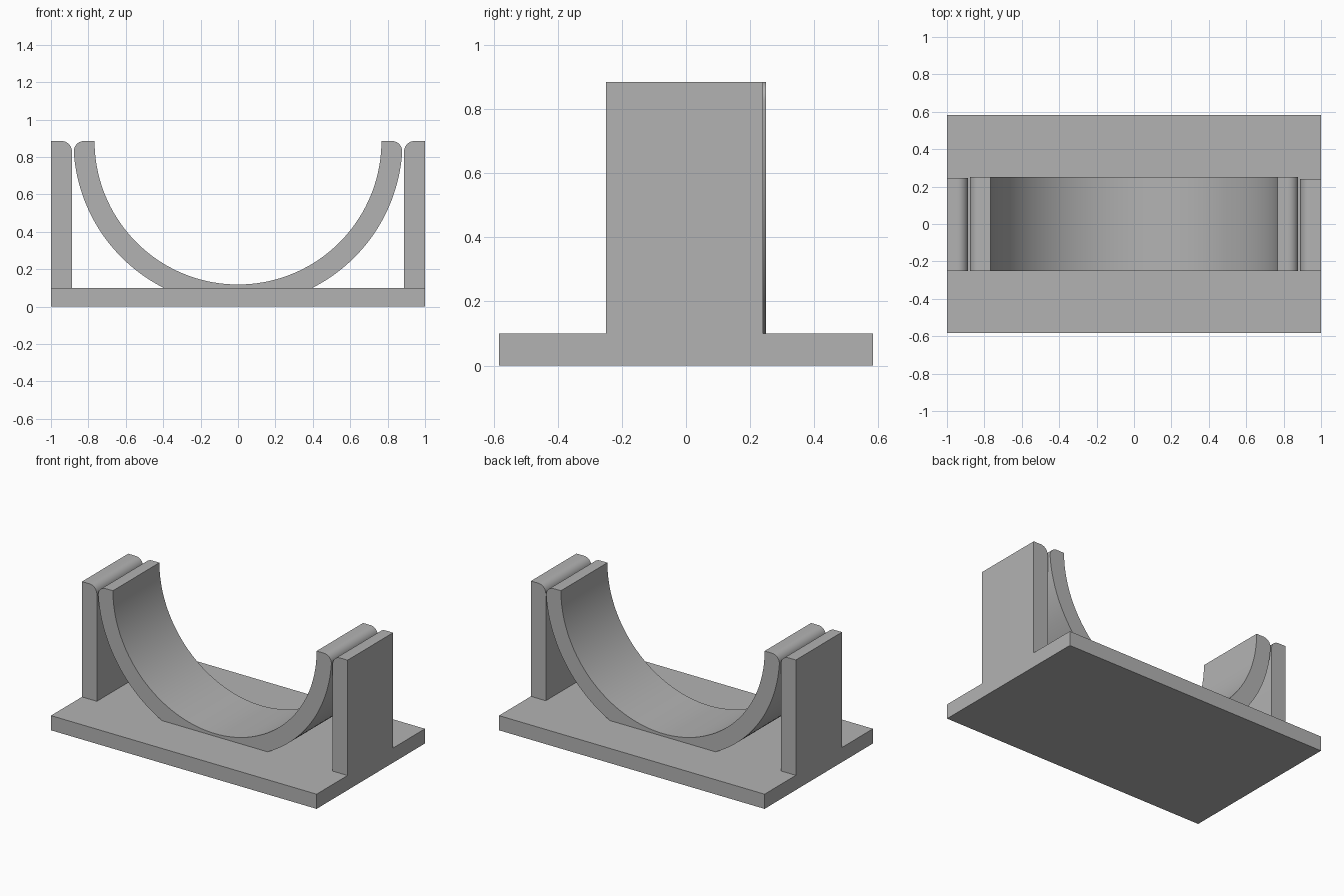
import bpy, bmesh
from math import sin, cos, asin, pi, radians

cube = bpy.data.objects.get("Cube")
if cube:
    bpy.data.objects.remove(cube, do_unlink=True)

grey = bpy.data.materials.new("plain grey")
grey.use_nodes = True
colour = (0.45, 0.45, 0.45, 1)
grey.diffuse_color = colour
grey.node_tree.nodes["Principled BSDF"].inputs["Base Color"].default_value = colour

BASE_TOP, TOP = 0.1, 0.885
INNER, OUTER, ROUND = 0.767, 0.88, 0.055


def arc(cx, cz, r, start, end, steps):
    """Points along an arc in the XZ plane."""
    angles = [start + (end - start) * i / steps for i in range(steps + 1)]
    return [(cx + r * cos(a), cz + r * sin(a)) for a in angles]


def extrude(name, profile, front, back):
    """Extrude an XZ outline along Y from front to back."""
    bm = bmesh.new()
    face = bm.faces.new([bm.verts.new((x, front, z)) for x, z in profile])
    new = bmesh.ops.extrude_face_region(bm, geom=[face])["geom"]
    verts = [v for v in new if isinstance(v, bmesh.types.BMVert)]
    bmesh.ops.translate(bm, verts=verts, vec=(0, back - front, 0))
    bmesh.ops.recalc_face_normals(bm, faces=bm.faces)
    mesh = bpy.data.meshes.new(name)
    bm.to_mesh(mesh)
    bm.free()
    mesh.materials.append(grey)
    obj = bpy.data.objects.new(name, mesh)
    bpy.context.collection.objects.link(obj)
    bpy.ops.object.select_all(action='DESELECT')
    obj.select_set(True)
    bpy.context.view_layer.objects.active = obj
    bpy.ops.object.shade_smooth_by_angle(angle=radians(25))
    return obj


# Base plate
extrude("base_plate", [(-1, 0), (1, 0), (1, BASE_TOP), (-1, BASE_TOP)], -0.583, 0.583)

# Side posts with a rounded inner top edge
post = [(1, BASE_TOP), (1, TOP)]
post += arc(0.888 + ROUND, TOP - ROUND, ROUND, pi / 2, pi, 10)
post += [(0.888, BASE_TOP)]
for name, side, back in (("left_post", 1, 0.24), ("right_post", -1, 0.247)):
    extrude(name, [(side * x, z) for x, z in post], -0.25, back)

# Half-ring cradle, cut flat where it meets the base, with rounded outer tips
tip = asin(ROUND / (OUTER - ROUND))
foot = asin((TOP - BASE_TOP) / OUTER)
tip_x = (OUTER - ROUND) * cos(tip)
half = arc(0, TOP, OUTER, -foot, -tip, 32)
half += arc(tip_x, TOP - ROUND, ROUND, -tip, pi / 2, 10)[1:]
inside = arc(0, TOP, INNER, 0, -pi, 72)
mirrored = [(-x, z) for x, z in reversed(half)]
extrude("cradle", half + inside + mirrored, -0.25, 0.25)
